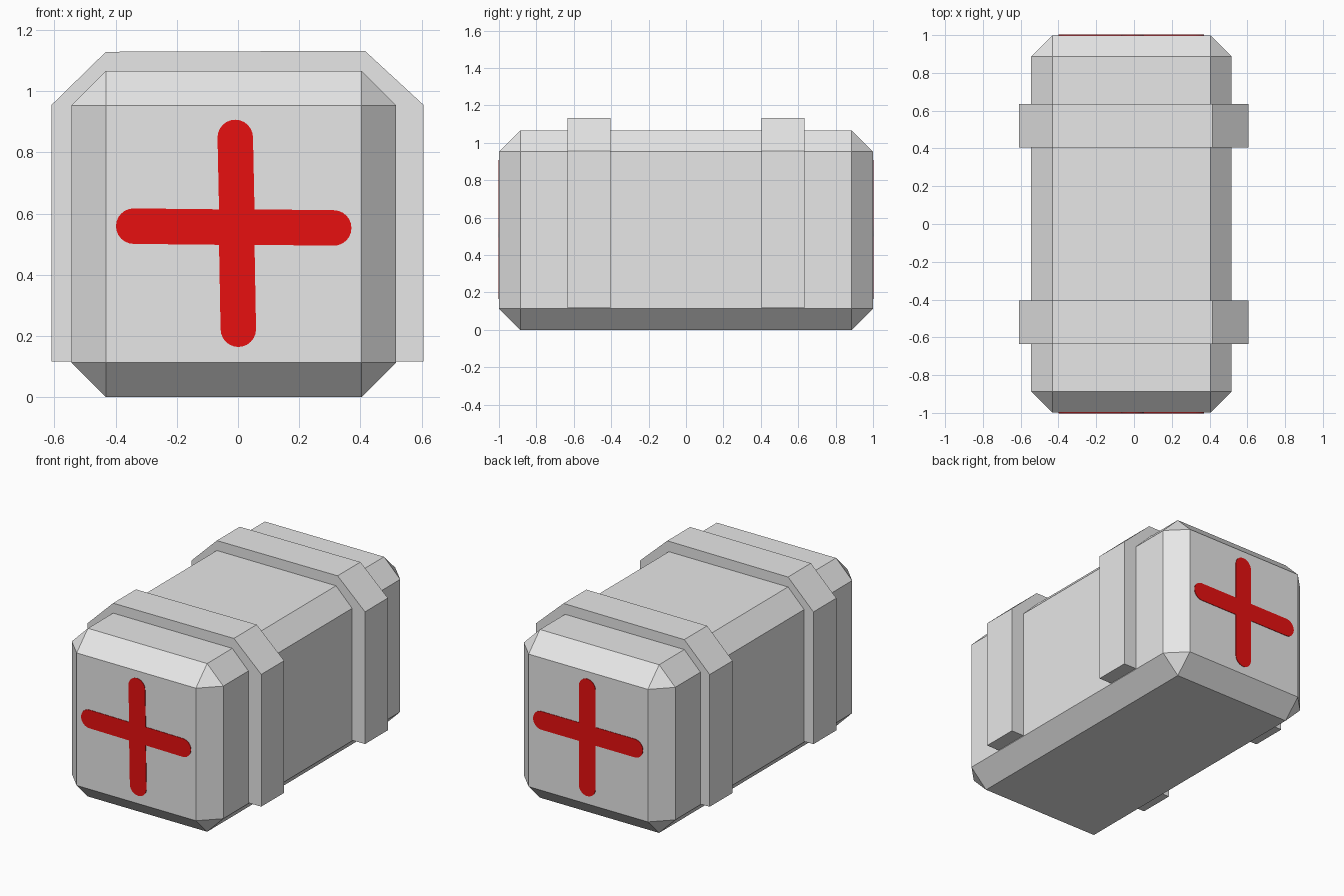
import bpy, bmesh, math
from mathutils import Vector

if "Cube" in bpy.data.objects:
    bpy.data.objects.remove(bpy.data.objects["Cube"])


def material(name, rgb):
    m = bpy.data.materials.new(name)
    m.diffuse_color = (*rgb, 1.0)
    m.use_nodes = True
    m.node_tree.nodes["Principled BSDF"].inputs["Base Color"].default_value = m.diffuse_color
    return m


grey = material("light grey", (0.8, 0.8, 0.8))
red = material("red", (0.8, 0.005, 0.005))


def add_object(name, bm, mat):
    bmesh.ops.recalc_face_normals(bm, faces=bm.faces)
    mesh = bpy.data.meshes.new(name)
    bm.to_mesh(mesh)
    bm.free()
    mesh.materials.append(mat)
    ob = bpy.data.objects.new(name, mesh)
    bpy.context.collection.objects.link(ob)
    return ob


def prism(name, profile, y0, y1, mat):
    """Extrude an (x, z) outline from y0 to y1."""
    bm = bmesh.new()
    face = bm.faces.new([bm.verts.new((x, y0, z)) for x, z in profile])
    ext = bmesh.ops.extrude_face_region(bm, geom=[face])
    verts = [v for v in ext["geom"] if isinstance(v, bmesh.types.BMVert)]
    bmesh.ops.translate(bm, verts=verts, vec=(0, y1 - y0, 0))
    return add_object(name, bm, mat)


def cross_outline(left, right, bottom, top, r):
    """Cross with rounded arm ends; each argument is an arc centre (x, z)."""
    left, right, bottom, top = map(Vector, (left, right, bottom, top))
    centre = Vector(((top.x + bottom.x) / 2, (left.y + right.y) / 2))
    points = []
    for i, tip in enumerate((right, top, left, bottom)):
        a = i * math.pi / 2
        for k in range(13):
            t = a - math.pi / 2 + k * math.pi / 12
            points.append(tip + r * Vector((math.cos(t), math.sin(t))))
        # inner corner before the next arm
        t = a + math.pi / 4
        points.append(centre + r * math.sqrt(2) * Vector((math.cos(t), math.sin(t))))
    return points


# chamfered case body: hull of the three face planes at every corner
X0, X1, Y, Z, C = -0.545, 0.517, 0.999, 1.066, 0.113
bm = bmesh.new()
for x, dx in ((X0, C), (X1, -C)):
    for y, dy in ((-Y, C), (Y, -C)):
        for z, dz in ((0, C), (Z, -C)):
            for p in ((x, y + dy, z + dz), (x + dx, y, z + dz), (x + dx, y + dy, z)):
                bm.verts.new(p)
bmesh.ops.convex_hull(bm, input=bm.verts)
bmesh.ops.dissolve_limit(bm, angle_limit=0.01, verts=bm.verts, edges=bm.edges)
add_object("case_body", bm, grey)

# two raised straps over the case
strap = [(-0.61, 0.117), (-0.61, 0.955), (-0.432, 1.129),
         (0.415, 1.132), (0.607, 0.955), (0.607, 0.117)]
for name, side in (("front_strap", -1), ("back_strap", 1)):
    prism(name, strap, side * 0.405, side * 0.634, grey)

# thin red crosses on both ends
front = cross_outline((-0.341, 0.559), (0.313, 0.553), (0.001, 0.222), (-0.009, 0.849), 0.058)
back = cross_outline((-0.341, 0.557), (0.313, 0.557), (-0.008, 0.222), (-0.008, 0.849), 0.058)
prism("front_cross", front, -Y - 0.003, -Y + 0.003, red)
prism("back_cross", back, Y - 0.003, Y + 0.003, red)
